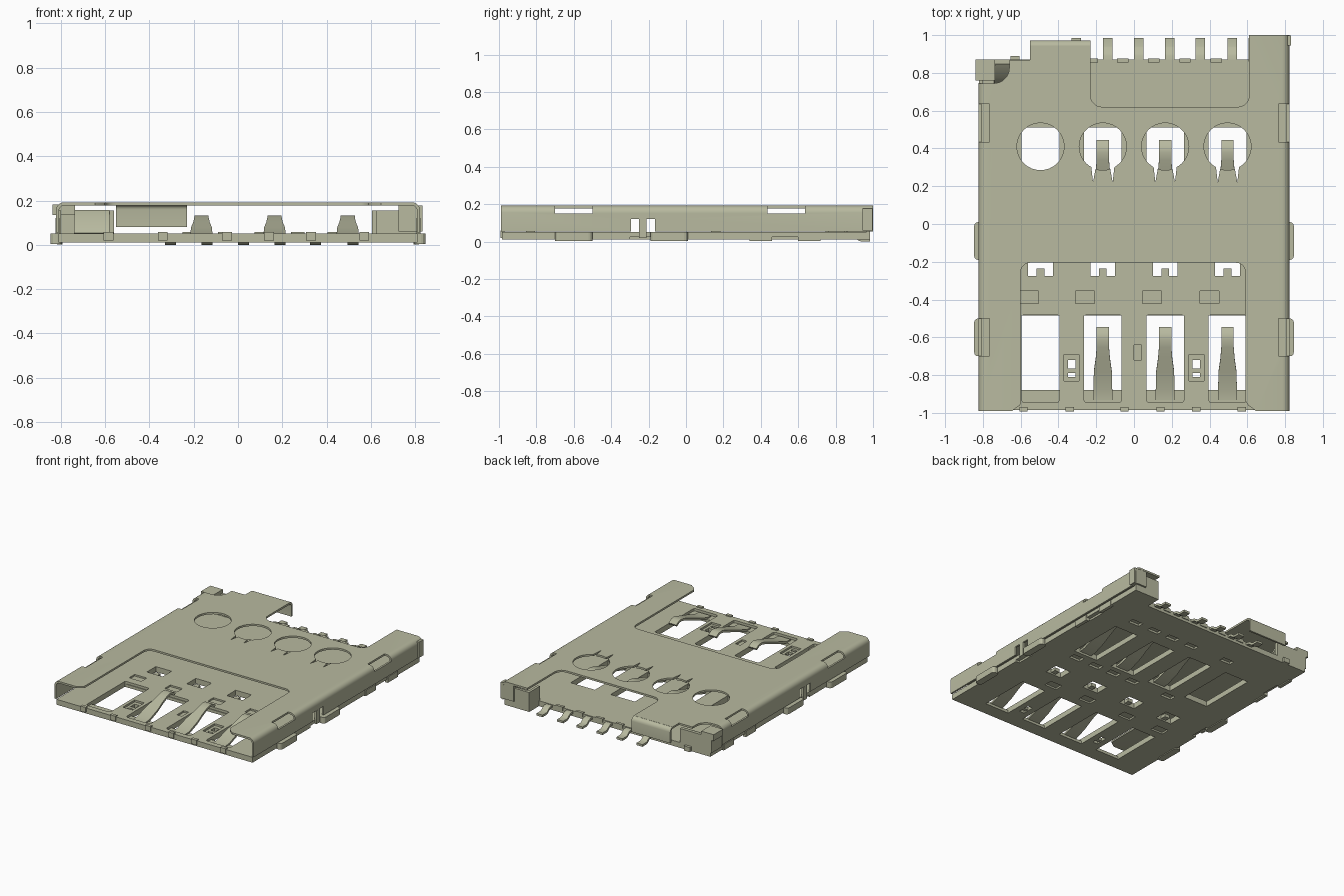
import bpy, bmesh, math
from mathutils import Vector

if "Cube" in bpy.data.objects:
    bpy.data.objects.remove(bpy.data.objects["Cube"], do_unlink=True)

metal = bpy.data.materials.new("olive grey metal")
metal.use_nodes = True
COLOUR = (0.48, 0.49, 0.35, 1)
metal.diffuse_color = COLOUR
metal.node_tree.nodes["Principled BSDF"].inputs["Base Color"].default_value = COLOUR

COLUMNS = [-0.495, -0.165, 0.165, 0.495]


def finish(name, bm):
    bmesh.ops.recalc_face_normals(bm, faces=bm.faces)
    mesh = bpy.data.meshes.new(name)
    bm.to_mesh(mesh)
    bm.free()
    obj = bpy.data.objects.new(name, mesh)
    bpy.context.collection.objects.link(obj)
    mesh.materials.append(metal)
    return obj


def prism(name, pts, z0, z1):
    bm = bmesh.new()
    face = bm.faces.new([bm.verts.new((x, y, z0)) for x, y in pts])
    top = bmesh.ops.extrude_face_region(bm, geom=[face])["geom"]
    verts = [v for v in top if isinstance(v, bmesh.types.BMVert)]
    bmesh.ops.translate(bm, verts=verts, vec=(0, 0, z1 - z0))
    return finish(name, bm)


def box(name, x0, x1, y0, y1, z0, z1):
    return prism(name, [(x0, y0), (x1, y0), (x1, y1), (x0, y1)], z0, z1)


def rounded(x0, x1, y0, y1, r, n=5):
    pts = []
    corners = [(x1 - r, y1 - r), (x0 + r, y1 - r), (x0 + r, y0 + r), (x1 - r, y0 + r)]
    for k, (cx, cy) in enumerate(corners):
        for i in range(n + 1):
            a = math.pi / 2 * (k + i / n)
            pts.append((cx + r * math.cos(a), cy + r * math.sin(a)))
    return pts


def circle(cx, cy, r, n=32):
    return [(cx + r * math.cos(2 * math.pi * i / n), cy + r * math.sin(2 * math.pi * i / n))
            for i in range(n)]


def apply_modifiers(obj):
    graph = bpy.context.evaluated_depsgraph_get()
    mesh = bpy.data.meshes.new_from_object(obj.evaluated_get(graph))
    obj.modifiers.clear()
    obj.data = mesh


def cut(obj, cutters):
    for c in cutters:
        mod = obj.modifiers.new("cut", "BOOLEAN")
        mod.operation, mod.solver, mod.object = "DIFFERENCE", "EXACT", c
    apply_modifiers(obj)
    for c in cutters:
        bpy.data.objects.remove(c, do_unlink=True)


def hole(x0, x1, y0, y1, z0=-0.1, z1=0.3):
    return box("cutter", x0, x1, y0, y1, z0, z1)


def smooth(obj):
    bpy.ops.object.select_all(action="DESELECT")
    obj.select_set(True)
    bpy.context.view_layer.objects.active = obj
    bpy.ops.object.shade_smooth_by_angle(angle=math.radians(35))


def strip(name, x, path, t=0.016):
    # Sheet ribbon along (y, z, width) points
    bm = bmesh.new()
    rows = [[bm.verts.new((x + s * w / 2, y, z)) for s in (-1, 1)] for y, z, w in path]
    for a, b in zip(rows, rows[1:]):
        bm.faces.new((a[0], a[1], b[1], b[0]))
    obj = finish(name, bm)
    mod = obj.modifiers.new("thickness", "SOLIDIFY")
    mod.thickness, mod.offset = t, 0
    apply_modifiers(obj)
    smooth(obj)
    return obj


# Base tray with contact windows
base = box("base_tray", -0.81, 0.81, -0.985, 0.87, 0.01, 0.05)
cuts = []
for x in COLUMNS:
    cuts += [prism("cutter", rounded(x - 0.1, x + 0.1, -0.945, -0.48, 0.015, 2), 0.032, 0.1),
             hole(x - 0.1, x + 0.1, -0.88, -0.485),
             hole(x - 0.1, x + 0.1, 0.07, 0.51),
             hole(x - 0.065, x + 0.065, -0.275, -0.17)]
for x in [-0.555, -0.26, 0.095, 0.4]:
    cuts.append(hole(x - 0.05, x + 0.05, -0.42, -0.355, 0.038, 0.1))
    cuts.append(hole(x - 0.05, x + 0.05, -0.42, -0.355, -0.1, 0.022))
for x in [-0.33, 0.33]:
    cuts += [hole(x - 0.04, x + 0.04, -0.83, -0.69, 0.036, 0.1),
             hole(x - 0.02, x + 0.02, -0.81, -0.72)]
for x in [-0.3, 0.02, 0.19, 0.35, 0.52]:
    cuts.append(hole(x - 0.045, x + 0.045, 0.615, 0.66, -0.1, 0.025))
    cuts.append(hole(x - 0.045, x + 0.045, -0.02, 0.03, -0.1, 0.025))
cuts.append(hole(0, 0.04, -0.72, -0.64, 0.038, 0.1))
for s in (-1, 1):
    for y in (-0.23, 0.53):
        cuts.append(hole(s * 0.83 - 0.05, s * 0.83 + 0.05, y - 0.07, y + 0.07, -0.1, 0.025))
cut(base, cuts)

# Front lip and rear edge bumps
for x in [-0.585, -0.34, -0.05, 0.14, 0.33, 0.57]:
    box("front_bump", x - 0.022, x + 0.022, -0.993, -0.97, 0.02, 0.058)
for x in [-0.22, -0.06, 0.105, 0.27, 0.435]:
    box("rear_bump", x - 0.03, x + 0.03, 0.855, 0.876, 0.03, 0.058)

# Folded sheet cover with rounded long edges
R = 0.03
half = [(0.815, 0.055)]
half += [(0.815 - R + R * math.cos(a), 0.185 - R + R * math.sin(a))
         for a in [math.pi / 2 * i / 5 for i in range(6)]]
section = half + [(-x, z) for x, z in reversed(half)]
bm = bmesh.new()
front = [bm.verts.new((x, -0.99, z)) for x, z in section]
back = [bm.verts.new((x, 1.0, z)) for x, z in section]
for i in range(len(section) - 1):
    bm.faces.new((front[i], front[i + 1], back[i + 1], back[i]))
cover = finish("cover_shell", bm)
mod = cover.modifiers.new("thickness", "SOLIDIFY")
mod.thickness, mod.offset = 0.014, 0
apply_modifiers(cover)
cuts = [prism("cutter", rounded(-0.6, 0.59, -1.2, -0.205, 0.05), 0.1, 0.3),
        prism("cutter", rounded(-0.23, 0.61, 0.62, 1.2, 0.06), -0.1, 0.3),
        hole(-0.56, -0.22, 0.945, 1.2),
        hole(-0.9, -0.55, 0.868, 1.2),
        prism("cutter", rounded(-0.9, -0.66, 0.745, 1.2, 0.08), -0.1, 0.3)]
for s in (-1, 1):
    cuts.append(prism("cutter", [(s * 0.585, -0.93), (s * 0.605, -0.96), (s * 0.66, -1.0),
                                 (s * 0.5, -1.0), (s * 0.5, -0.93)], 0.1, 0.3))
    for y in (-0.6, 0.535):
        cuts.append(hole(s * 0.85 - 0.085, s * 0.85 + 0.085, y - 0.1, y + 0.1, 0.15, 0.3))
    cuts.append(hole(s * 0.85 - 0.1, s * 0.85 + 0.1, -0.295, -0.165, -0.1, 0.12))
for x in COLUMNS:
    cuts.append(prism("cutter", circle(x, 0.41, 0.125), 0.1, 0.3))
    if x > -0.4:
        for s in (-1, 1):
            cuts.append(prism("cutter", [(x + s * 0.052, 0.22), (x + s * 0.032, 0.33),
                                         (x + s * 0.062, 0.31)], 0.1, 0.3))
cut(cover, cuts)
smooth(cover)

# Rear flap folded down from the cover
flap = [(0.94, 0.185, 0.32)]
flap += [(0.94 + 0.025 * math.sin(a), 0.16 + 0.025 * math.cos(a), 0.32)
         for a in [math.pi / 2 * i / 4 for i in range(1, 5)]]
strip("rear_flap", -0.39, flap + [(0.965, 0.08, 0.32)], 0.014)

# Spring contacts
def contact(name, x, y):
    strip(name, x, [(y - 0.05, 0.032, 0.1), (y, 0.036, 0.1), (y + 0.1, 0.07, 0.095),
                    (y + 0.17, 0.094, 0.075), (y + 0.23, 0.115, 0.065), (y + 0.27, 0.125, 0.065),
                    (y + 0.3, 0.122, 0.065), (y + 0.33, 0.105, 0.065)])

for x in COLUMNS[1:]:
    contact("front_contact", x, -0.88)
    contact("rear_contact", x, 0.11)
for x in COLUMNS:
    box("window_tab", x - 0.02, x + 0.02, -0.28, -0.235, 0.02, 0.045)
for x in [-0.33, 0.33]:
    box("latch_tab", x - 0.02, x + 0.02, -0.79, -0.765, 0.015, 0.035)

# Solder terminals along the back
for x in [-0.305, -0.14, 0.024, 0.19, 0.35, 0.52]:
    strip("solder_terminal", x, [(0.84, 0.036, 0.05), (0.89, 0.036, 0.05), (0.905, 0.03, 0.05),
                                 (0.925, 0.013, 0.05), (0.94, 0.008, 0.05), (0.985, 0.008, 0.05)])
box("switch_terminal", -0.655, -0.605, 0.85, 0.89, 0.01, 0.045)

# Side mounting feet and locking pins
for s in (-1, 1):
    for y in (-0.09, -0.6):
        foot = prism("side_foot", rounded(s * 0.82 - 0.026, s * 0.82 + 0.026, y - 0.1, y + 0.1, 0.02, 3),
                     0.004, 0.05)
    box("side_pin", s * 0.815 - 0.008, s * 0.815 + 0.008, -0.25, -0.21, 0.02, 0.12)
    for y in (0.4, 0.66):
        box("side_lug", s * 0.805 - 0.012, s * 0.805 + 0.012, y - 0.06, y + 0.06, 0.002, 0.045)

# Rear corner housings
box("left_corner_wall", 0.605, 0.805, 0.965, 0.985, 0.01, 0.155)
box("left_corner_floor", 0.605, 0.81, 0.86, 0.985, 0.01, 0.05)
box("left_corner_inner_wall", 0.605, 0.625, 0.86, 0.985, 0.01, 0.155)
box("left_corner_ear", 0.725, 0.832, 0.945, 0.998, 0.06, 0.178)
box("switch_rear_wall", -0.80, -0.56, 0.845, 0.87, 0.04, 0.155)
box("switch_side_wall", -0.82, -0.80, 0.745, 0.87, 0.04, 0.155)
box("switch_ear", -0.838, -0.735, 0.76, 0.87, 0.135, 0.182)
strip("switch_spring", -0.66, [(0.75, 0.05, 0.16), (0.78, 0.1, 0.16), (0.85, 0.15, 0.16)])
